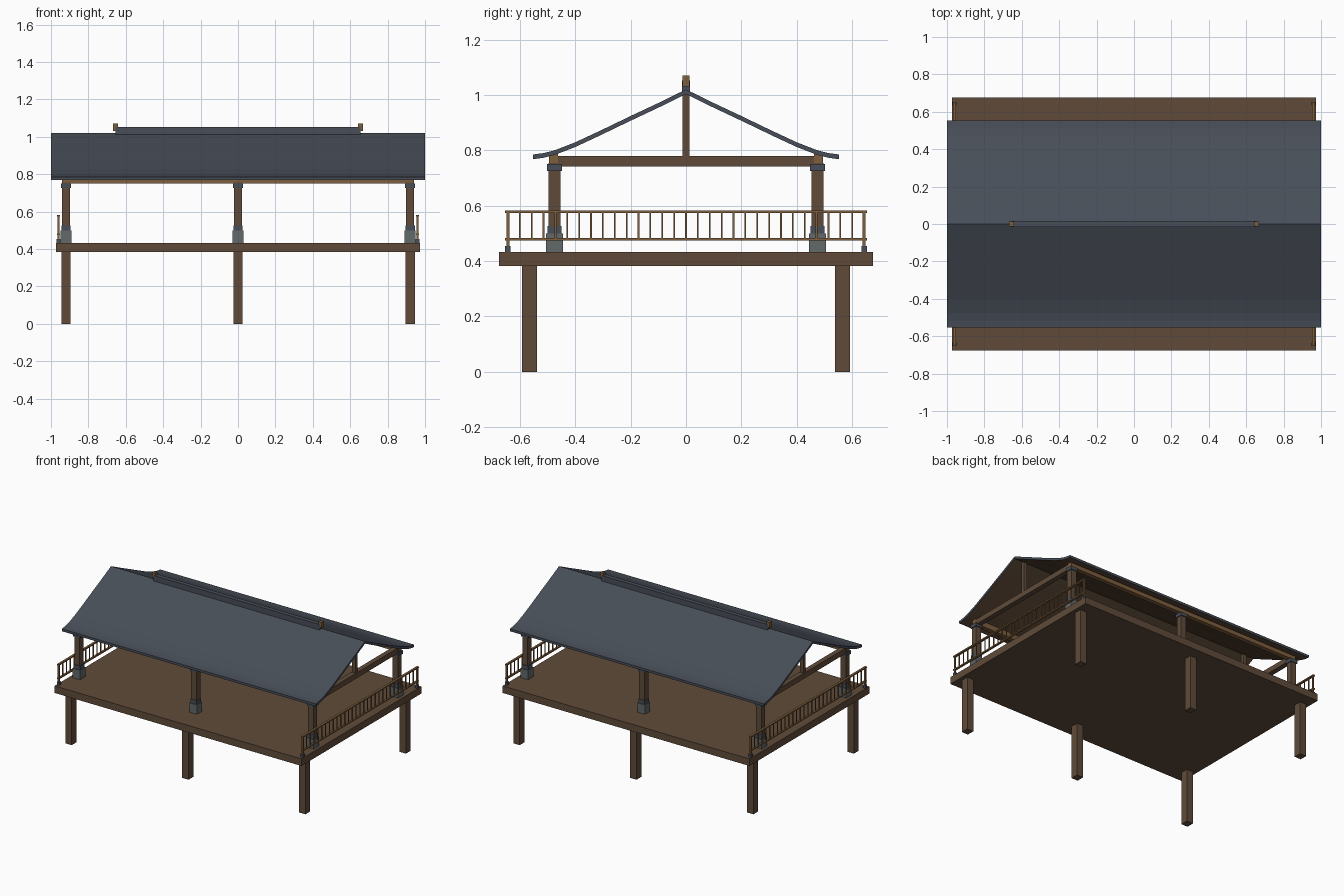
import bpy, bmesh

if "Cube" in bpy.data.objects:
    bpy.data.objects.remove(bpy.data.objects["Cube"])


def material(name, rgb):
    m = bpy.data.materials.new(name)
    lin = [(c / 255 / 12.92) if c < 11 else ((c / 255 + 0.055) / 1.055) ** 2.4 for c in rgb]
    m.diffuse_color = (*lin, 1)
    m.use_nodes = True
    m.node_tree.nodes["Principled BSDF"].inputs["Base Color"].default_value = m.diffuse_color
    return m


WOOD = material("dark wood", (96, 75, 58))
TRIM = material("light wood", (126, 94, 60))
SLATE = material("slate", (72, 78, 88))
STONE = material("grey stone", (98, 104, 106))


def finish(name, bm, *mats):
    bmesh.ops.recalc_face_normals(bm, faces=bm.faces)
    me = bpy.data.meshes.new(name)
    bm.to_mesh(me)
    bm.free()
    for m in mats:
        me.materials.append(m)
    ob = bpy.data.objects.new(name, me)
    bpy.context.collection.objects.link(ob)
    return ob


def add_box(bm, x, y, z0, z1, w, d):
    """Box centred on x, y with width w, depth d, from z0 to z1."""
    vs = bmesh.ops.create_cube(bm, size=1)["verts"]
    for v in vs:
        v.co.x = x + v.co.x * w
        v.co.y = y + v.co.y * d
        v.co.z = z0 if v.co.z < 0 else z1


def box(name, mat, x, y, z0, z1, w, d):
    bm = bmesh.new()
    add_box(bm, x, y, z0, z1, w, d)
    return finish(name, bm, mat)


# Deck
box("deck", WOOD, 0, 0, 0.383, 0.433, 1.944, 1.35)

# Stilts below the deck, columns with stone bases and capitals above
for i, x in enumerate((-0.92, 0, 0.92)):
    for side, s in (("front", -1), ("back", 1)):
        tag = f"{side}_{i + 1}"
        box("stilt_" + tag, WOOD, x, s * 0.565, 0, 0.384, 0.05, 0.054)
        y = s * 0.475
        box("column_" + tag, WOOD, x, y, 0.51, 0.755, 0.042, 0.042)
        box("column_base_" + tag, STONE, x, y, 0.433, 0.5, 0.06, 0.06)
        box("column_collar_" + tag, SLATE, x, y, 0.5, 0.527, 0.05, 0.05)
        box("capital_" + tag, SLATE, x, y, 0.726, 0.75, 0.054, 0.054)

# Gable tie beams and king posts
for side, s in (("left", -1), ("right", 1)):
    box("tie_beam_" + side, WOOD, s * 0.92, 0, 0.742, 0.78, 0.036, 0.98)
    box("king_post_" + side, WOOD, s * 0.92, 0, 0.78, 1.008, 0.026, 0.025)

# Long eave beams
for side, s in (("front", -1), ("back", 1)):
    box("eave_beam_" + side, TRIM, 0, s * 0.478, 0.75, 0.789, 1.88, 0.032)

# Curved gable roof: slate on top and edges, wood underneath
half = [(0.553, 0.785), (0.515, 0.79), (0.475, 0.8), (0.40, 0.829), (0.31, 0.871),
        (0.20, 0.924), (0.10, 0.971)]
top = [(-y, z) for y, z in half] + [(0, 1.02)] + half[::-1]
under = [(y, z - 0.017) for y, z in top]
bm = bmesh.new()
rows = [[[bm.verts.new((x, y, z)) for y, z in line] for line in (top, under)] for x in (-1, 1)]
(tl, ul), (tr, ur) = rows
for k in range(len(top) - 1):
    bm.faces.new((tl[k], tr[k], tr[k + 1], tl[k + 1]))
    bm.faces.new((ul[k], ul[k + 1], ur[k + 1], ur[k])).material_index = 1
    for t, u in ((tl, ul), (tr, ur)):
        bm.faces.new((t[k], t[k + 1], u[k + 1], u[k]))
for k in (0, -1):
    bm.faces.new((tl[k], tr[k], ur[k], ul[k]))
roof = finish("roof", bm, SLATE, WOOD)
for p in roof.data.polygons:
    p.use_smooth = False

# Ridge cap with end blocks
box("ridge_cap", SLATE, 0, 0, 1.01, 1.052, 1.31, 0.03)
for side, s in (("left", -1), ("right", 1)):
    box("ridge_end_" + side, TRIM, s * 0.655, 0, 1.03, 1.07, 0.026, 0.025)

# Side railings
for side, s in (("left", -1), ("right", 1)):
    x = s * 0.96
    box("top_rail_" + side, TRIM, x, 0, 0.573, 0.582, 0.016, 1.306)
    box("bottom_rail_" + side, TRIM, x, 0, 0.475, 0.484, 0.014, 1.306)
    bm = bmesh.new()
    for k in range(1, 30):
        add_box(bm, x, -0.643 + k * 1.286 / 30, 0.48, 0.576, 0.006, 0.006)
    finish("balusters_" + side, bm, TRIM)
    for end, e in (("front", -1), ("back", 1)):
        box(f"rail_post_{side}_{end}", TRIM, x, e * 0.643, 0.45, 0.576, 0.011, 0.011)
        box(f"rail_foot_{side}_{end}", SLATE, x, e * 0.643, 0.433, 0.455, 0.02, 0.02)
